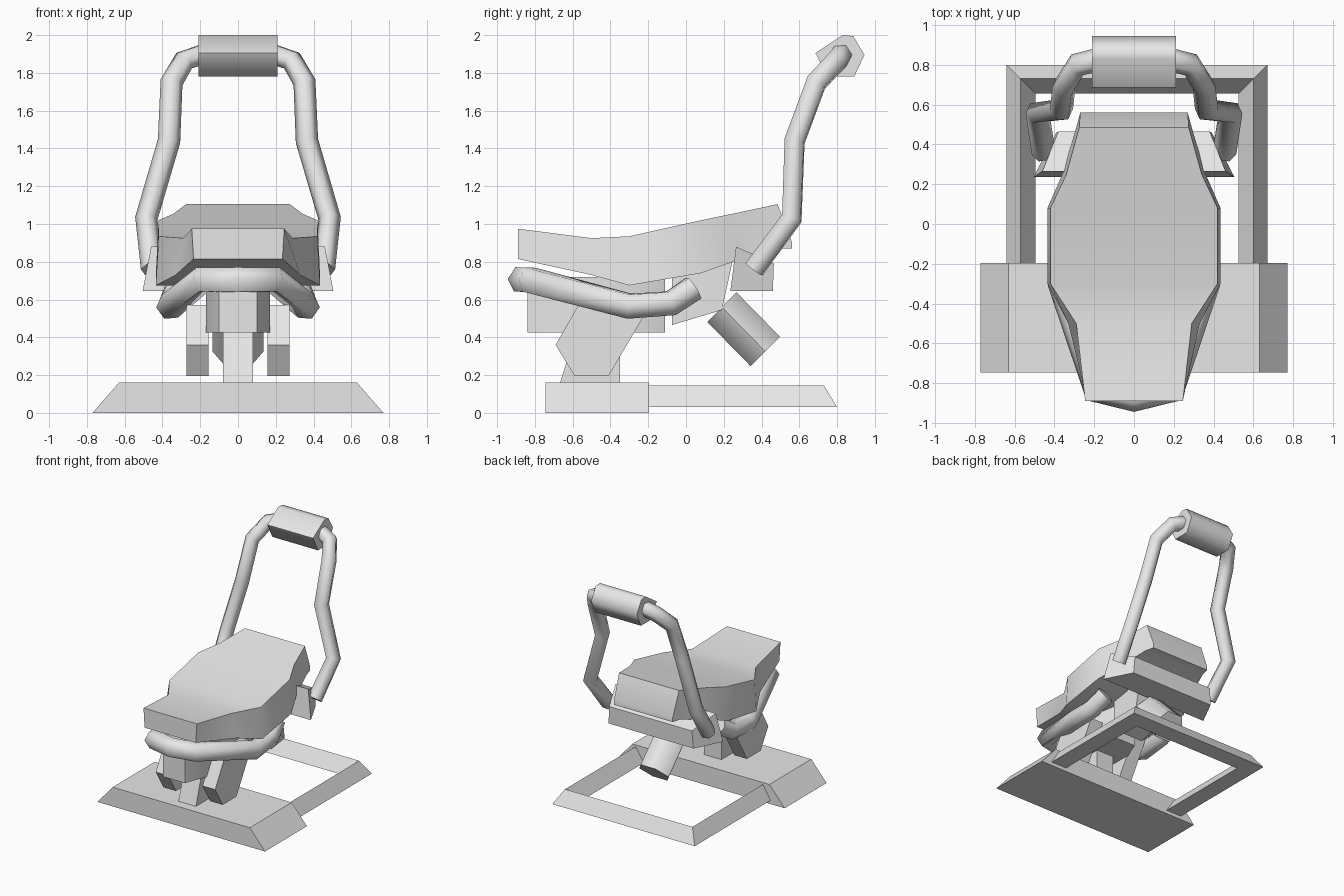
import bpy, bmesh, math
from mathutils import Vector

cube = bpy.data.objects.get("Cube")
if cube:
    bpy.data.objects.remove(cube, do_unlink=True)

grey = bpy.data.materials.new("light grey")
grey.use_nodes = True
COLOUR = (0.8, 0.8, 0.8, 1)
grey.diffuse_color = COLOUR
grey.node_tree.nodes["Principled BSDF"].inputs["Base Color"].default_value = COLOUR


def finish(obj, angle):
    bpy.ops.object.select_all(action='DESELECT')
    obj.select_set(True)
    bpy.context.view_layer.objects.active = obj
    obj.data.materials.clear()
    obj.data.materials.append(grey)
    if angle:
        bpy.ops.object.shade_smooth_by_angle(angle=math.radians(angle))
    return obj


def loft(name, rings, angle=0):
    """Skin a row of equal-sized rings and cap both ends."""
    bm = bmesh.new()
    rows = [[bm.verts.new(p) for p in ring] for ring in rings]
    n = len(rows[0])
    for a, b in zip(rows, rows[1:]):
        for i in range(n):
            j = (i + 1) % n
            bm.faces.new((a[i], a[j], b[j], b[i]))
    bm.faces.new(rows[0])
    bm.faces.new(rows[-1])
    bmesh.ops.recalc_face_normals(bm, faces=bm.faces)
    mesh = bpy.data.meshes.new(name)
    bm.to_mesh(mesh)
    bm.free()
    obj = bpy.data.objects.new(name, mesh)
    bpy.context.collection.objects.link(obj)
    return finish(obj, angle)


def side_prism(name, profile, x0, x1, angle=0):
    """Extrude a (y, z) profile across x."""
    return loft(name, [[(x, y, z) for y, z in profile] for x in (x0, x1)], angle)


def tube(name, half_path, radius):
    """Six-sided mirrored tube; half_path runs from the +x end to the middle."""
    mirrored = [(-x, y, z) for x, y, z in reversed(half_path) if x > 0]
    path = half_path + mirrored
    curve = bpy.data.curves.new(name, 'CURVE')
    curve.dimensions = '3D'
    curve.bevel_depth = radius
    curve.bevel_resolution = 1
    curve.use_fill_caps = True
    spline = curve.splines.new('POLY')
    spline.points.add(len(path) - 1)
    for point, co in zip(spline.points, path):
        point.co = (*co, 1)
    obj = bpy.data.objects.new(name, curve)
    bpy.context.collection.objects.link(obj)
    bpy.ops.object.select_all(action='DESELECT')
    obj.select_set(True)
    bpy.context.view_layer.objects.active = obj
    bpy.ops.object.convert(target='MESH')
    return finish(bpy.context.view_layer.objects.active, 62)


# Base block with sloping ends
loft("base_block", [[(-0.77, y, 0), (0.77, y, 0), (0.63, y, 0.16), (-0.63, y, 0.16)]
                    for y in (-0.745, -0.195)])

# Three-sided floor frame behind the base
section = [(0, 0.03), (0.07, 0.145), (0.145, 0.03)]
loft("floor_frame", [
    [(-0.64 + d, -0.25, z) for d, z in section],
    [(-0.64 + d, 0.8 - d, z) for d, z in section],
    [(0.67 - d, 0.8 - d, z) for d, z in section],
    [(0.67 - d, -0.25, z) for d, z in section]])

# Centre post and the two side legs
side_prism("centre_post", [(-0.67, 0.15), (-0.35, 0.15), (-0.35, 0.5), (-0.56, 0.5)],
           -0.08, 0.08)
leg = [(-0.57, 0.57), (-0.69, 0.36), (-0.59, 0.195), (-0.41, 0.195), (-0.19, 0.57)]
for side, sign in (("left", 1), ("right", -1)):
    side_prism(side + "_leg", leg, 0.157 * sign, 0.273 * sign)

# Upright motor housing with chamfered corners
plan = [(-0.10, -0.84), (0.10, -0.84), (0.17, -0.66), (0.17, -0.29),
        (0.10, -0.11), (-0.10, -0.11), (-0.17, -0.29), (-0.17, -0.66)]
loft("motor_housing", [[(x, y, z) for x, y in plan] for z in (0.425, 0.72)], 50)

# Bracket under the seat
side_prism("seat_bracket", [(-0.075, 0.72), (-0.075, 0.465), (0.19, 0.545), (0.25, 0.82)],
           -0.14, 0.14)

# Tilted hexagonal motor at the back
start, end = Vector((0, 0.19, 0.56)), Vector((0, 0.42, 0.325))
across = Vector((0, 0.707, 0.707))
hexagon = [math.radians(60 * i) for i in range(6)]
loft("rear_motor", [[c + Vector((0.135 * math.cos(a), 0, 0)) + across * 0.127 * math.sin(a)
                     for a in hexagon] for c in (start, end)], 62)

# Bent foot rail around the front
tube("foot_rail", [(0.32, 0.04, 0.66), (0.35, -0.08, 0.58), (0.36, -0.3, 0.565),
                   (0.19, -0.83, 0.705), (0, -0.87, 0.705)], 0.074)

# Saddle: y, half width, top height, bottom height, bottom half width
stations = [(-0.89, 0.245, 0.975, 0.815, 0.235), (-0.5, 0.29, 0.925, 0.73, 0.33),
            (-0.3, 0.42, 0.935, 0.675, 0.435), (0.08, 0.42, 1.02, 0.74, 0.435),
            (0.25, 0.34, 1.055, 0.80, 0.36), (0.485, 0.275, 1.105, 0.87, 0.29),
            (0.56, 0.27, 0.905, 0.87, 0.27)]
loft("seat", [[(-w, y, top), (w, y, top), (b, y, bottom), (-b, y, bottom)]
              for y, w, top, bottom, b in stations], 35)

# Cross bar carrying the handle, narrowing to the rear
bar = [(0.46, 0.265, 0.88), (0.505, 0.235, 0.645), (0.39, 0.46, 0.645), (0.38, 0.465, 0.79)]
loft("cross_bar", [[(s * x, y, z) for x, y, z in bar] for s in (1, -1)])

# Tall handle loop and its grip
tube("handle_loop", [(0.455, 0.36, 0.76), (0.485, 0.56, 1.03), (0.365, 0.575, 1.44),
                     (0.352, 0.69, 1.75), (0.285, 0.80, 1.865), (0.18, 0.825, 1.9),
                     (0, 0.825, 1.9)], 0.06)
grip = [(0.685, 1.905), (0.83, 2.0), (0.885, 1.995), (0.945, 1.895), (0.89, 1.78), (0.75, 1.78)]
side_prism("handle_grip", grip, -0.21, 0.21, 70)
